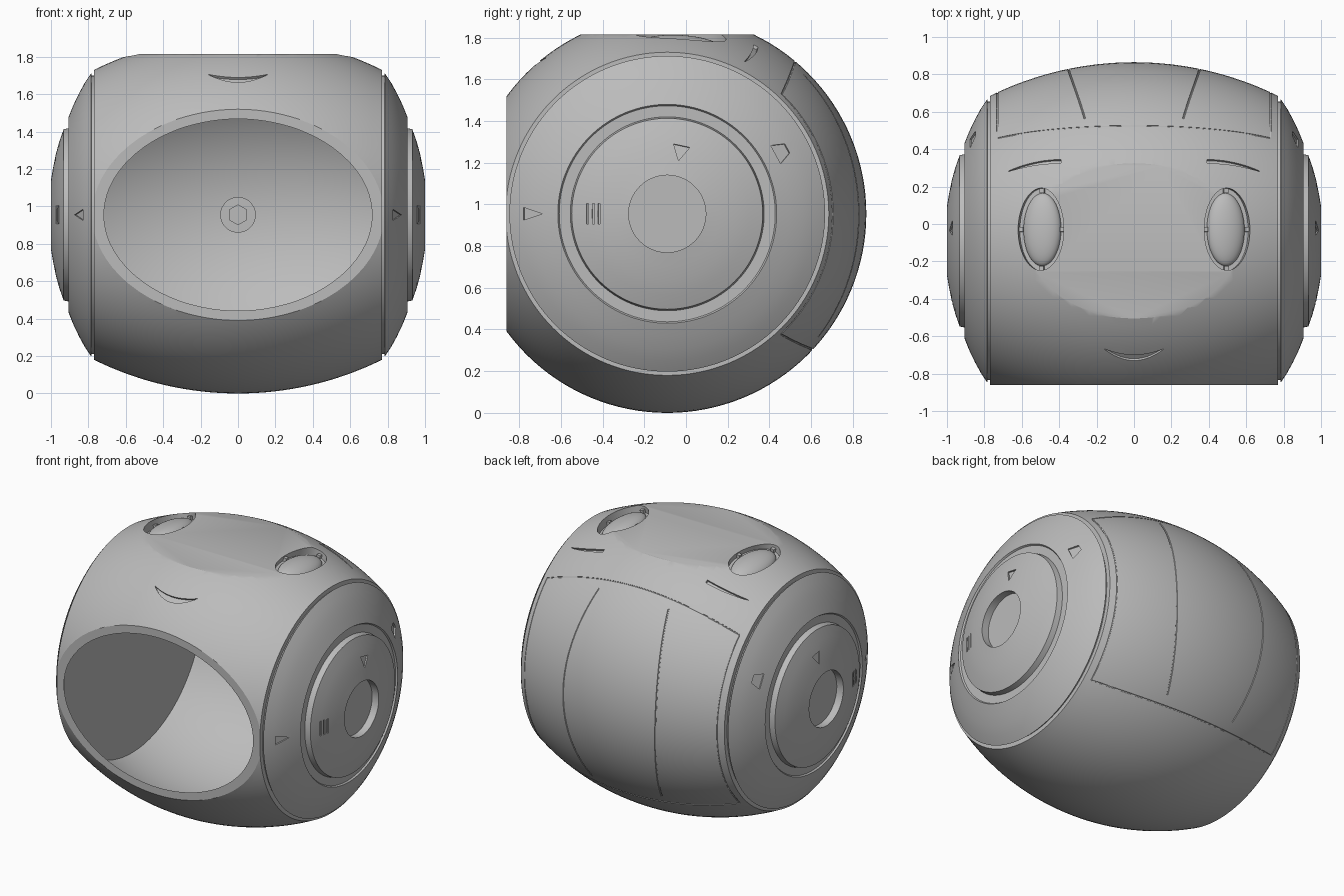
import bpy, bmesh
from math import sin, cos, pi, radians, sqrt
from mathutils import Matrix, Vector

if "Cube" in bpy.data.objects:
    bpy.data.objects.remove(bpy.data.objects["Cube"])

AXIS = Vector((0, -0.09, 0.955))   # barrel axis runs along x through here
BULGE = 1.737                      # radius of the barrel's lengthwise arc

grey = bpy.data.materials.new("plain grey")
grey.use_nodes = True
grey.diffuse_color = (0.5, 0.5, 0.5, 1)
grey.node_tree.nodes["Principled BSDF"].inputs["Base Color"].default_value = (0.5, 0.5, 0.5, 1)


def make(name, bm):
    bmesh.ops.recalc_face_normals(bm, faces=bm.faces)
    mesh = bpy.data.meshes.new(name)
    bm.to_mesh(mesh)
    bm.free()
    mesh.materials.append(grey)
    obj = bpy.data.objects.new(name, mesh)
    bpy.context.collection.objects.link(obj)
    return obj


def activate(obj):
    bpy.ops.object.select_all(action='DESELECT')
    obj.select_set(True)
    bpy.context.view_layer.objects.active = obj


def cut(target, cutter):
    mod = target.modifiers.new("cut", 'BOOLEAN')
    mod.operation = 'DIFFERENCE'
    mod.solver = 'EXACT'
    mod.object = cutter
    activate(target)
    bpy.ops.object.modifier_apply(modifier=mod.name)
    bpy.data.objects.remove(cutter)


def smooth(obj):
    activate(obj)
    bpy.ops.object.shade_smooth_by_angle(angle=radians(25))


def lathe(profile, steps=128):
    bm = bmesh.new()
    verts = [bm.verts.new(AXIS + Vector((x, 0, r))) for x, r in profile]
    edges = [bm.edges.new(pair) for pair in zip(verts, verts[1:])]
    bmesh.ops.spin(bm, geom=verts + edges, cent=AXIS, axis=(1, 0, 0), angle=2 * pi, steps=steps)
    bmesh.ops.remove_doubles(bm, verts=bm.verts, dist=0.0001)
    return bm


def barrel_radius(x):
    return 0.955 - BULGE + sqrt(BULGE ** 2 - x * x)


def barrel(half, inset):
    xs = [half * (i / 16 - 1) for i in range(33)]
    return lathe([(-half, 0)] + [(x, barrel_radius(x) - inset) for x in xs] + [(half, 0)])


def slice_flat(bm, point, normal):
    res = bmesh.ops.bisect_plane(bm, geom=bm.verts[:] + bm.edges[:] + bm.faces[:], dist=1e-5,
                                 plane_co=point, plane_no=normal, clear_outer=True)
    edges = [e for e in res["geom_cut"] if isinstance(e, bmesh.types.BMEdge)]
    bmesh.ops.contextual_create(bm, geom=edges)


def on_barrel(x, angle, lift=0.0):
    r = barrel_radius(x) + lift
    return AXIS + Vector((x, r * cos(angle), r * sin(angle)))


def above(x, y, lift):
    # point over plan position x, y on the upper half of the barrel
    dy = y - AXIS.y
    out = Vector((0, dy, sqrt(barrel_radius(x) ** 2 - dy * dy)))
    return AXIS + Vector((x, 0, 0)) + out + out.normalized() * lift


def tube(points, cyclic=False):
    curve = bpy.data.curves.new("seam_cutter", 'CURVE')
    curve.dimensions = '3D'
    curve.bevel_depth = 0.005
    curve.bevel_resolution = 1
    curve.use_fill_caps = True
    spline = curve.splines.new('POLY')
    spline.points.add(len(points) - 1)
    for p, co in zip(spline.points, points):
        p.co = (*co, 1)
    spline.use_cyclic_u = cyclic
    obj = bpy.data.objects.new("seam_cutter", curve)
    bpy.context.collection.objects.link(obj)
    activate(obj)
    bpy.ops.object.convert(target='MESH')
    return bpy.context.view_layer.objects.active


def crescent(pairs):
    # strip between two plan curves, following the barrel surface
    bm = bmesh.new()
    rings = [[bm.verts.new(above(x, y, h)) for y, h in
              ((a, -0.015), (b, -0.015), (b, 0.02), (a, 0.02))] for x, a, b in pairs]
    for r, s in zip(rings, rings[1:]):
        for i in range(4):
            j = (i + 1) % 4
            bm.faces.new((r[i], r[j], s[j], s[i]))
    bm.faces.new(rings[0])
    bm.faces.new(rings[-1])
    return make("crescent_cutter", bm)


def prism(shape, x, r, angle, slope, depth=0.01):
    # engraving block standing on an end cap, given tangential and radial coordinates
    a = radians(angle)
    radial = Vector((0, cos(a), sin(a)))
    side = Vector((0, -sin(a), cos(a)))
    normal = (Vector((1, 0, 0)) + radial * slope).normalized()
    up = (radial - Vector((slope, 0, 0))).normalized()
    base = AXIS + Vector((x, 0, 0)) + radial * r
    bm = bmesh.new()
    low, high = [[bm.verts.new(base + side * u + up * v + normal * h) for u, v in shape]
                 for h in (-depth, 0.04)]
    bm.faces.new(low)
    bm.faces.new(high)
    for i in range(len(shape)):
        j = (i + 1) % len(shape)
        bm.faces.new((low[i], low[j], high[j], high[i]))
    return make("mark_cutter", bm)


def cylinder(name, matrix, sides=64):
    bm = bmesh.new()
    bmesh.ops.create_cone(bm, cap_ends=True, segments=sides, radius1=1, radius2=1, depth=1, matrix=matrix)
    return make(name, bm)


# Barrel shell, flat at the front and on top, hollow through the front
bm = barrel(0.77, 0)
slice_flat(bm, (0, -0.86, 0), (0, -1, 0))
slice_flat(bm, (0, 0, 1.815), (0, 0, 1))
shell = make("barrel_shell", bm)
bm = barrel(0.735, 0.03)
slice_flat(bm, (0, 0, 1.69), (0, 0, 1))
cut(shell, make("cavity_cutter", bm))

# Rear panel seams
N = 24
top = [(0.73 * (i / N * 2 - 1)) for i in range(N + 1)]
upper = [on_barrel(x, radians(50 - 7 * x * x)) for x in top]
lower = [on_barrel(x, -radians(43 + 7 * x * x)) for x in reversed(top)]
bow = [i / N for i in range(1, N)]
right_edge = [on_barrel(0.73, radians(46.3 - 93 * t)) for t in bow]
left_edge = [on_barrel(-0.73, radians(-46.7 + 93 * t)) for t in bow]
cut(shell, tube(upper + right_edge + lower + left_edge, True))
for s in (-1, 1):
    cut(shell, tube([on_barrel(s * (0.25 + 0.1 * sin(pi * t)), radians(49.5 - 92.5 * t)) for t in bow]))

# Smile and brows, engraved
ts = [i / 10 * 0.97 for i in range(-10, 11)]
cut(shell, crescent([(0.165 * t, -0.70 + 0.035 * t * t, -0.73 + 0.065 * t * t) for t in ts]))
for s in (-1, 1):
    cut(shell, crescent([(s * (0.39 + 0.29 * t), 0.345 - 0.065 * t * t, 0.325 - 0.047 * t * t)
                         for t in [i / 10 * 0.97 for i in range(11)]]))

# Eyes: oval domes in tilted pits, each held by four small tabs
for s, side in ((-1, "right"), (1, "left")):
    tilt = (Matrix.Translation((s * 0.49, -0.03, 1.76))
            @ Matrix.Rotation(radians(10 * s), 4, 'Y') @ Matrix.Rotation(radians(-3), 4, 'X'))
    cut(shell, cylinder("pit_cutter", tilt @ Matrix.Translation((0, 0, 0.1))
                        @ Matrix.Diagonal((0.122, 0.22, 0.2, 1))))
    bm = bmesh.new()
    bmesh.ops.create_uvsphere(bm, u_segments=48, v_segments=24, radius=1,
                              matrix=tilt @ Matrix.Diagonal((0.102, 0.195, 0.05, 1)))
    smooth(make(side + "_eye", bm))
    bm = bmesh.new()
    for x, y in ((0.113, 0), (-0.113, 0), (0, 0.208), (0, -0.208)):
        bmesh.ops.create_cube(bm, size=1, matrix=tilt @ Matrix.Translation((x, y, 0.01))
                              @ Matrix.Diagonal((0.025, 0.025, 0.03, 1)))
    make(side + "_eye_tabs", bm)
smooth(shell)

# End cap: sloped ring, groove, domed disc and central recess
cap = make("left_end_cap", lathe([
    (0.75, 0), (0.75, 0.745), (0.782, 0.745), (0.785, 0.757), (0.82, 0.705), (0.85, 0.65),
    (0.88, 0.587), (0.905, 0.525), (0.895, 0.518), (0.895, 0.465), (0.932, 0.458), (0.956, 0.39),
    (0.975, 0.32), (0.989, 0.25), (1.0, 0.185), (0.95, 0.185), (0.95, 0)]))
cut(cap, prism([(-0.03, 0.05), (0.03, 0.05), (0, -0.05)], 0.853, 0.645, 180, 0.5))
cut(cap, prism([(-0.05, -0.03), (0.05, -0.03), (0.025, 0.04), (-0.025, 0.04)], 0.864, 0.62, 28.6, 0.5))
cut(cap, prism([(-0.04, 0.035), (0.04, 0.035), (0, -0.04)], 0.979, 0.3, 78, 0.24))
for v in (-0.028, 0, 0.028):
    cut(cap, prism([(-0.05, v - 0.005), (0.05, v - 0.005), (0.05, v + 0.005), (-0.05, v + 0.005)],
                   0.966, 0.355, 180, 0.24))
smooth(cap)
mesh = cap.data.copy()
mesh.transform(Matrix.Scale(-1, 4, (1, 0, 0)))
mesh.flip_normals()
bpy.context.collection.objects.link(bpy.data.objects.new("right_end_cap", mesh))

# Screw on the back wall inside, with a six-sided socket
face = Matrix.Rotation(radians(90), 4, 'X')
screw = cylinder("inner_screw", Matrix.Translation((0, 0.82, 0.955)) @ face
                 @ Matrix.Diagonal((0.095, 0.095, 0.05, 1)))
cut(screw, cylinder("socket_cutter", Matrix.Translation((0, 0.79, 0.955)) @ face
                    @ Matrix.Diagonal((0.053, 0.053, 0.05, 1)), 6))
smooth(screw)
